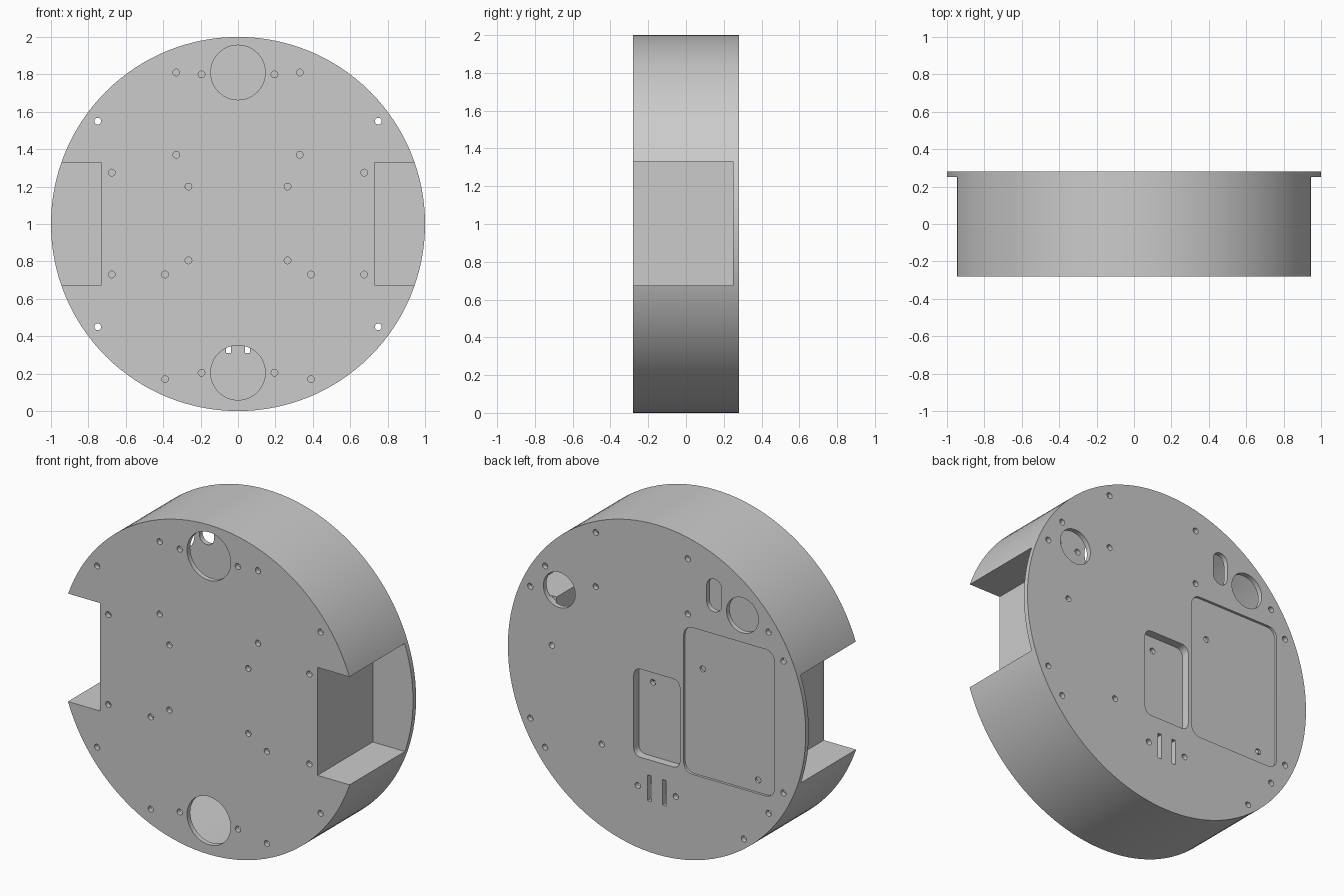
import bpy, bmesh, math

if "Cube" in bpy.data.objects:
    bpy.data.objects.remove(bpy.data.objects["Cube"])

HALF, SKIN, MID = 0.28, 0.03, 1.0      # half depth, wall thickness, centre height
INNER = HALF - SKIN

grey = bpy.data.materials.new("plain_grey")
grey.use_nodes = True
grey.diffuse_color = (0.6, 0.6, 0.6, 1)
grey.node_tree.nodes["Principled BSDF"].inputs["Base Color"].default_value = (0.6, 0.6, 0.6, 1)


def circle(x, z, r, n=20):
    return [(x + r * math.cos(2 * math.pi * i / n), z + r * math.sin(2 * math.pi * i / n))
            for i in range(n)]


def rounded(x0, x1, z0, z1, r, n=6):
    """Rectangle outline with rounded corners."""
    pts = []
    corners = [(x1 - r, z1 - r), (x0 + r, z1 - r), (x0 + r, z0 + r), (x1 - r, z0 + r)]
    for k, (cx, cz) in enumerate(corners):
        for i in range(n + 1):
            a = math.pi / 2 * (k + i / n)
            pts.append((cx + r * math.cos(a), cz + r * math.sin(a)))
    return pts


def box(x0, x1, z0, z1):
    return [(x0, z0), (x1, z0), (x1, z1), (x0, z1)]


def prisms(name, items):
    """One object from outlines in the xz plane, each extruded from y0 to y1."""
    bm = bmesh.new()
    for pts, y0, y1 in items:
        face = bm.faces.new([bm.verts.new((x, y0, z)) for x, z in pts])
        out = bmesh.ops.extrude_face_region(bm, geom=[face])["geom"]
        moved = [v for v in out if isinstance(v, bmesh.types.BMVert)]
        bmesh.ops.translate(bm, verts=moved, vec=(0, y1 - y0, 0))
    bmesh.ops.recalc_face_normals(bm, faces=bm.faces)
    mesh = bpy.data.meshes.new(name)
    bm.to_mesh(mesh)
    bm.free()
    mesh.materials.append(grey)
    obj = bpy.data.objects.new(name, mesh)
    bpy.context.collection.objects.link(obj)
    return obj


def carve(obj, cutter):
    """Subtract the cutter and discard it."""
    cutter.hide_render = True
    mod = obj.modifiers.new("cut", "BOOLEAN")
    mod.operation, mod.solver, mod.object = "DIFFERENCE", "EXACT", cutter
    bpy.context.view_layer.objects.active = obj
    bpy.ops.object.modifier_apply(modifier=mod.name)
    bpy.data.objects.remove(cutter)


def notches(name, grow, y0, y1):
    lo, hi = 0.675 - grow, 1.33 + grow
    return prisms(name, [(box(0.73 - grow, 1.2, lo, hi), y0, y1),
                         (box(-1.2, grow - 0.73, lo, hi), y0, y1)])


# Round hollow housing with a wheel notch on each side
housing = prisms("round_housing", [(circle(0, MID, 1, 128), -HALF, HALF)])
carve(housing, notches("notch_cutter", 0, -0.5, INNER))
cavity = prisms("cavity_cutter", [(circle(0, MID, 1 - SKIN, 128), -INNER, INNER)])
carve(cavity, notches("cavity_notch_cutter", SKIN, -0.5, 0.5))
carve(housing, cavity)

# Front plate: caster openings and mirrored screw holes
front = (-0.4, -0.24)
cuts = [(circle(0, z, 0.146, 48), *front) for z in (1.81, 0.205)]
front_screws = [(0.33, 1.81), (0.195, 1.80), (0.33, 1.37), (0.675, 1.275), (0.265, 1.2),
                (0.265, 0.805), (0.675, 0.73), (0.39, 0.73), (0.195, 0.205), (0.39, 0.17),
                (0.75, 1.55), (0.75, 0.45)]
for x, z in front_screws:
    cuts += [(circle(s * x, z, 0.018), *front) for s in (1, -1)]
carve(housing, prisms("front_cutter", cuts))

# Back plate: round ports, long port, twin slots, window and screw holes
back = (0.24, 0.4)
cuts = [(circle(0.655, 1.43, 0.107, 40), *back),
        (circle(-0.575, 1.605, 0.107, 40), *back),
        (rounded(-0.435, -0.335, 1.575, 1.775, 0.0499), *back),
        (rounded(-0.155, 0.155, 0.56, 1.095, 0.045), *back)]
cuts += [(box(s * 0.05 - 0.013, s * 0.05 + 0.013, 0.31, 0.465), *back) for s in (1, -1)]
for x, z in [(0.85, 1.4), (0.85, 0.6), (0.75, 1.55), (0.75, 0.45), (0.128, 0.385)]:
    cuts += [(circle(s * x, z, 0.018), *back) for s in (1, -1)]
for x, z in [(0.41, 1.845), (0.41, 1.515), (-0.208, 1.85), (-0.208, 1.515), (0.705, 1.08),
             (0.37, 0.57), (-0.585, 0.25)]:
    cuts.append((circle(x, z, 0.018), *back))
carve(housing, prisms("back_cutter", cuts))

# Shallow rounded panel recess with two screw holes in its floor
carve(housing, prisms("panel_cutter", [(rounded(-0.79, -0.18, 0.55, 1.44, 0.06), 0.265, 0.4)]))
carve(housing, prisms("panel_screw_cutter",
                      [(circle(-0.298, 1.2, 0.018), *back), (circle(-0.67, 0.625, 0.018), *back)]))

# Shallow tray closing the window from inside
tray = prisms("window_tray", [(box(-0.18, 0.18, 0.535, 1.12), 0.205, INNER)])
carve(tray, prisms("tray_cutter", [(rounded(-0.155, 0.155, 0.56, 1.095, 0.045), 0.23, 0.4)]))
carve(tray, prisms("tray_screw_cutter", [(circle(0.06, 1.01, 0.018), 0.1, 0.4)]))

for obj in (housing, tray):
    bpy.ops.object.select_all(action="DESELECT")
    obj.select_set(True)
    bpy.context.view_layer.objects.active = obj
    bpy.ops.object.shade_smooth_by_angle(angle=math.radians(30))
